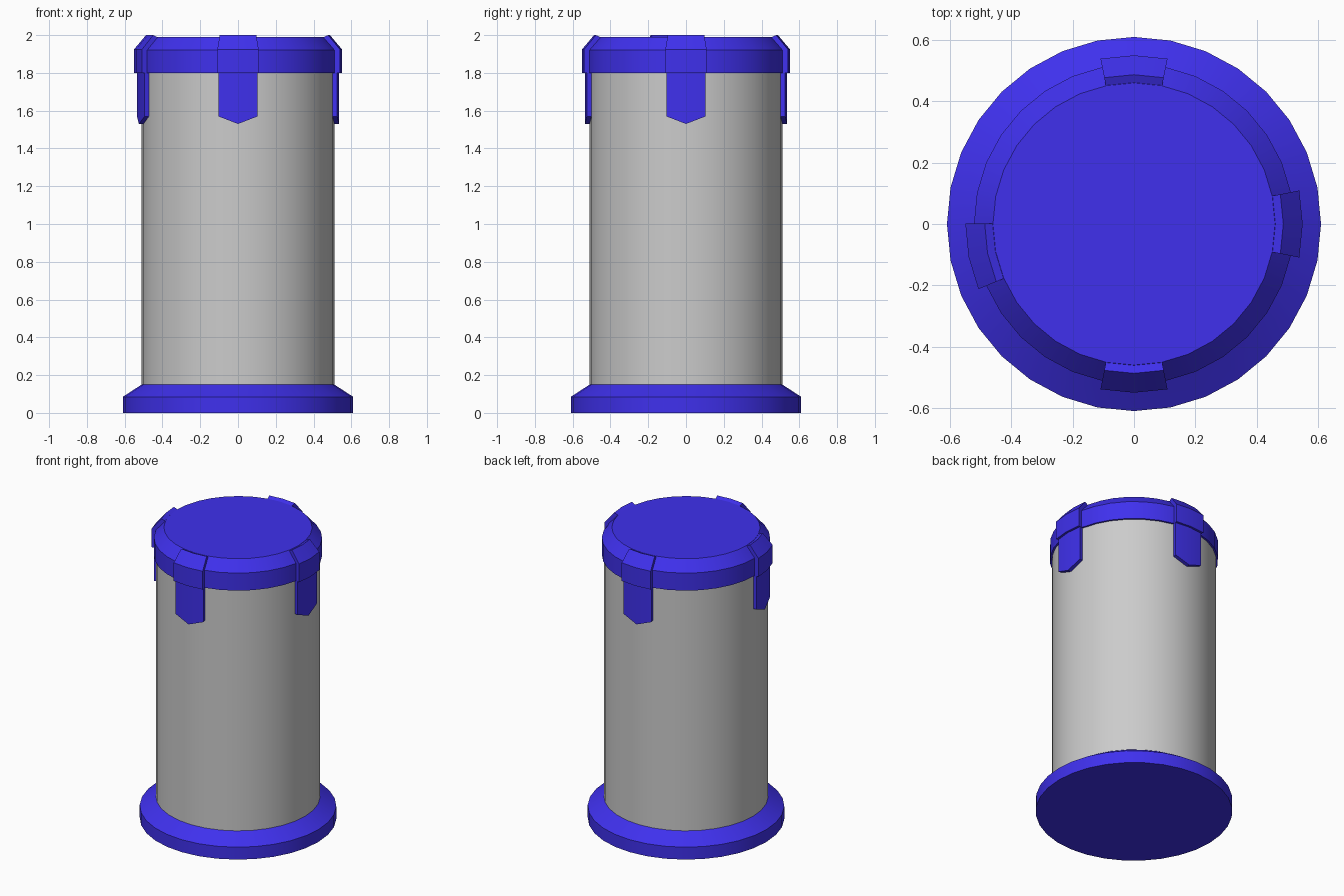
import bpy, bmesh, math

if "Cube" in bpy.data.objects:
    bpy.data.objects.remove(bpy.data.objects["Cube"])

SEG = 32
STEP = 2 * math.pi / SEG

blue = bpy.data.materials.new("blue")
blue.diffuse_color = (0.05, 0.03, 0.85, 1)
blue.use_nodes = True
blue.node_tree.nodes["Principled BSDF"].inputs["Base Color"].default_value = blue.diffuse_color


def finish(name, bm, mat=None, smooth=None):
    bmesh.ops.recalc_face_normals(bm, faces=bm.faces)
    me = bpy.data.meshes.new(name)
    bm.to_mesh(me)
    bm.free()
    ob = bpy.data.objects.new(name, me)
    bpy.context.collection.objects.link(ob)
    if mat:
        me.materials.append(mat)
    if smooth:
        bpy.ops.object.select_all(action='DESELECT')
        bpy.context.view_layer.objects.active = ob
        ob.select_set(True)
        bpy.ops.object.shade_smooth_by_angle(angle=math.radians(smooth))
    return ob


def polar(r, a, z):
    return (r * math.cos(a), r * math.sin(a), z)


def lathe(name, profile, mat=None):
    """Closed solid of revolution from (radius, z) points, bottom to top."""
    bm = bmesh.new()
    rings = [[bm.verts.new(polar(r, i * STEP, z)) for i in range(SEG)]
             for r, z in profile]
    for lo, hi in zip(rings, rings[1:]):
        for i in range(SEG):
            j = (i + 1) % SEG
            bm.faces.new((lo[i], lo[j], hi[j], hi[i]))
    bm.faces.new(rings[0])
    bm.faces.new(rings[-1])
    return finish(name, bm, mat, 30)


def sector(name, stations, mat):
    """Solid from a list of (angle, closed (radius, z) section)."""
    bm = bmesh.new()
    secs = [[bm.verts.new(polar(r, a, z)) for r, z in prof]
            for a, prof in stations]
    n = len(secs[0])
    for s, t in zip(secs, secs[1:]):
        for i in range(n):
            j = (i + 1) % n
            bm.faces.new((s[i], s[j], t[j], t[i]))
    bm.faces.new(secs[0])
    bm.faces.new(secs[-1])
    return finish(name, bm, mat, 30)


# Main canister: flared foot, barrel and chamfered lid
lathe("base", [(0.61, 0), (0.61, 0.085), (0.51, 0.15), (0.50, 0.157)], blue)
lathe("body", [(0.51, 0.15), (0.51, 1.81)])
lathe("lid", [(0.522, 1.8), (0.522, 1.92), (0.46, 1.99)], blue)

# Four clips: a raised band over the lid with a pointed tab below
CLIP = [(0.50, 1.8), (0.55, 1.8), (0.55, 1.925), (0.487, 2.0), (0.452, 1.985)]


def tab_section(tip):
    return [(0.50, 1.81), (0.535, 1.81), (0.535, tip), (0.50, tip)]


clips = {"right": 0, "back": 8, "left": 17, "front": 24}
for side, k in clips.items():
    mid, half = k * STEP, STEP * 1.02
    sector(side + "_clip", [(mid + d * half, CLIP) for d in (-1, 0, 1)], blue)
    sector(side + "_tab", [(mid + d * STEP, tab_section(1.57 if d else 1.53))
                           for d in (-1, 0, 1)], blue)
